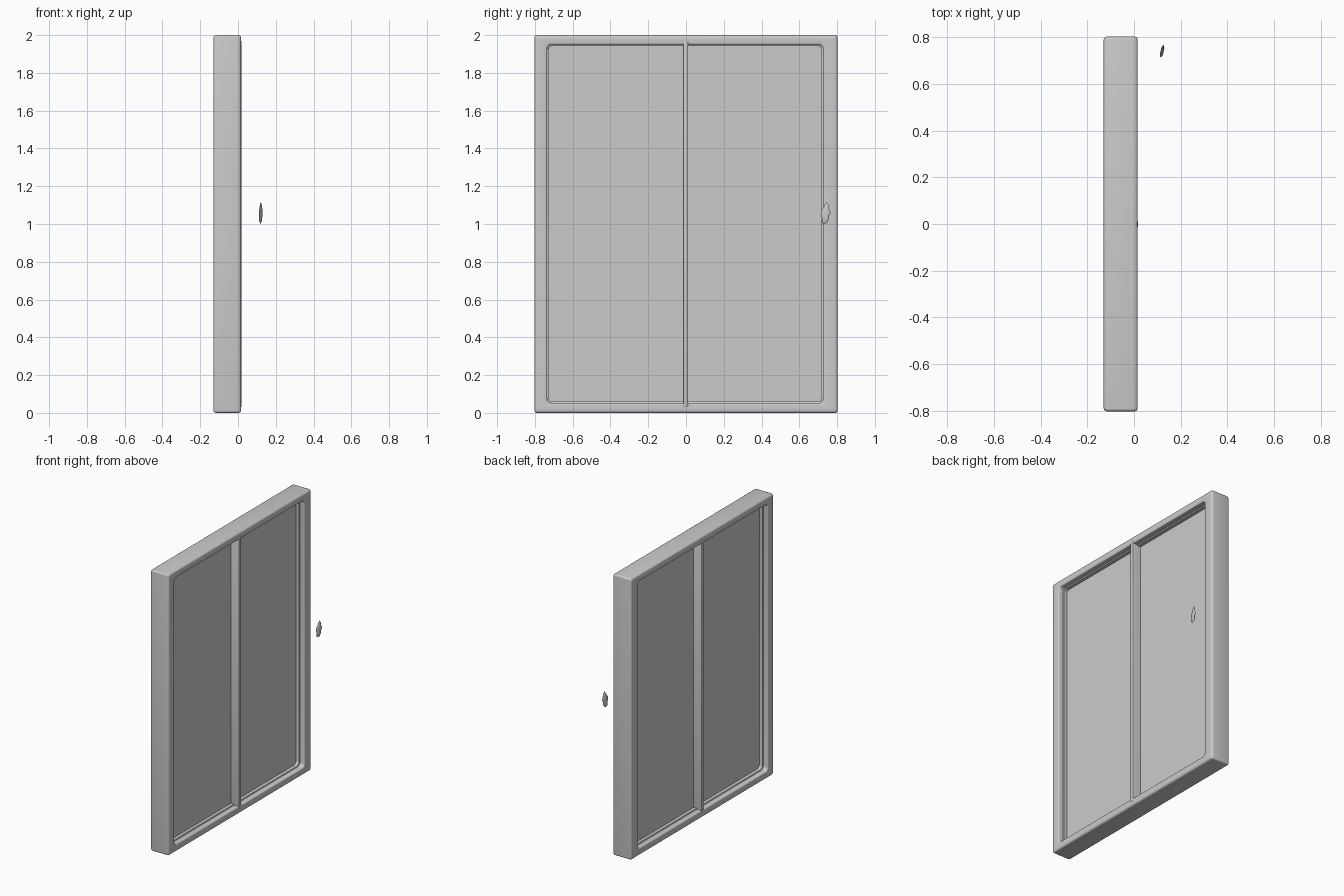
import bpy, bmesh, math

if "Cube" in bpy.data.objects:
    bpy.data.objects.remove(bpy.data.objects["Cube"])

XB, XF = -0.13, 0.016          # back and front planes of the frame
XM = (XB + XF) / 2


def make_object(name, bm, angle=40):
    bmesh.ops.recalc_face_normals(bm, faces=bm.faces[:])
    me = bpy.data.meshes.new(name)
    bm.to_mesh(me)
    bm.free()
    ob = bpy.data.objects.new(name, me)
    bpy.context.collection.objects.link(ob)
    bpy.ops.object.select_all(action='DESELECT')
    bpy.context.view_layer.objects.active = ob
    ob.select_set(True)
    bpy.ops.object.shade_smooth_by_angle(angle=math.radians(angle))
    return ob


def rounded_rect(y0, y1, z0, z1, r, seg=5):
    pts = []
    corners = [(y1 - r, z1 - r, 0), (y0 + r, z1 - r, 90),
               (y0 + r, z0 + r, 180), (y1 - r, z0 + r, 270)]
    for cy, cz, a0 in corners:
        for i in range(seg + 1):
            a = math.radians(a0 + 90 * i / seg)
            pts.append((cy + r * math.cos(a), cz + r * math.sin(a)))
    return pts


def bridge(bm, a, b):
    n = len(a)
    for i in range(n):
        j = (i + 1) % n
        bm.faces.new((a[i], a[j], b[j], b[i]))


def box(name, lo, hi, bevel):
    bm = bmesh.new()
    bmesh.ops.create_cube(bm, size=1)
    for v in bm.verts:
        for k in range(3):
            v.co[k] = lo[k] if v.co[k] < 0 else hi[k]
    if bevel:
        bmesh.ops.bevel(bm, geom=bm.edges[:], offset=bevel, segments=3,
                        profile=0.5, affect='EDGES')
    return make_object(name, bm)


# Outer frame: a half profile mirrored in depth, swept around the rectangle
def outer(e):
    return rounded_rect(-0.802 + e, 0.802 - e, e, 2 - e, 0.012)


def opening(e):
    return rounded_rect(-0.735 + e, 0.725 - e, 0.052 + e, 1.95 - e, 0.025)


half = []
for i in range(5):                               # rounded outer edge
    a = math.radians(90 * i / 4)
    half.append((outer(0.014 * (1 - math.cos(a))), 0.014 * (1 - math.sin(a))))
for i in range(4):                               # rounded opening edge
    a = math.radians(90 * i / 3)
    half.append((opening(-0.008 * (1 - math.sin(a))), 0.008 * (1 - math.cos(a))))
half += [(opening(0), 0.036), (opening(0.007), 0.039), (opening(0.007), 0.066)]
rings = [(p, XF - d) for p, d in half] + [(p, XB + d) for p, d in reversed(half)]
bm = bmesh.new()
loops = [[bm.verts.new((x, y, z)) for y, z in p] for p, x in rings]
for i in range(len(loops)):
    bridge(bm, loops[i], loops[(i + 1) % len(loops)])
make_object("door_frame", bm)

# Centre post standing slightly proud of the frame
box("centre_post", (XB - 0.001, -0.015, 0.03), (XF + 0.002, 0.011, 1.97), 0.005)

# Two thin panels set in the middle of the frame depth
for name, y0, y1 in (("left_panel", -0.75, -0.01), ("right_panel", 0.005, 0.74)):
    box(name, (XM - 0.011, y0, 0.035), (XM + 0.011, y1, 1.965), 0)

# Small lens-shaped handle held off the front face
outline = [(0.744, 1.115), (0.734, 1.1), (0.726, 1.085), (0.715, 1.07),
           (0.713, 1.05), (0.72, 1.028), (0.718, 1.008), (0.73, 1.0),
           (0.745, 1.004), (0.755, 1.022), (0.757, 1.043), (0.766, 1.058),
           (0.758, 1.078), (0.756, 1.1)]
cy, cz = 0.738, 1.055
bm = bmesh.new()


def handle_ring(s, t):
    return [bm.verts.new((0.12 + 0.2 * s * (y - cy) + t, cy + s * (y - cy),
                          cz + s * (z - cz))) for y, z in outline]


layers = [handle_ring(s, t) for s, t in
          ((0.5, -0.007), (0.85, -0.004), (1, 0), (0.85, 0.004), (0.5, 0.007))]
for a, b in zip(layers, layers[1:]):
    bridge(bm, a, b)
bm.faces.new(layers[0])
bm.faces.new(layers[-1])
make_object("handle", bm, 60)
